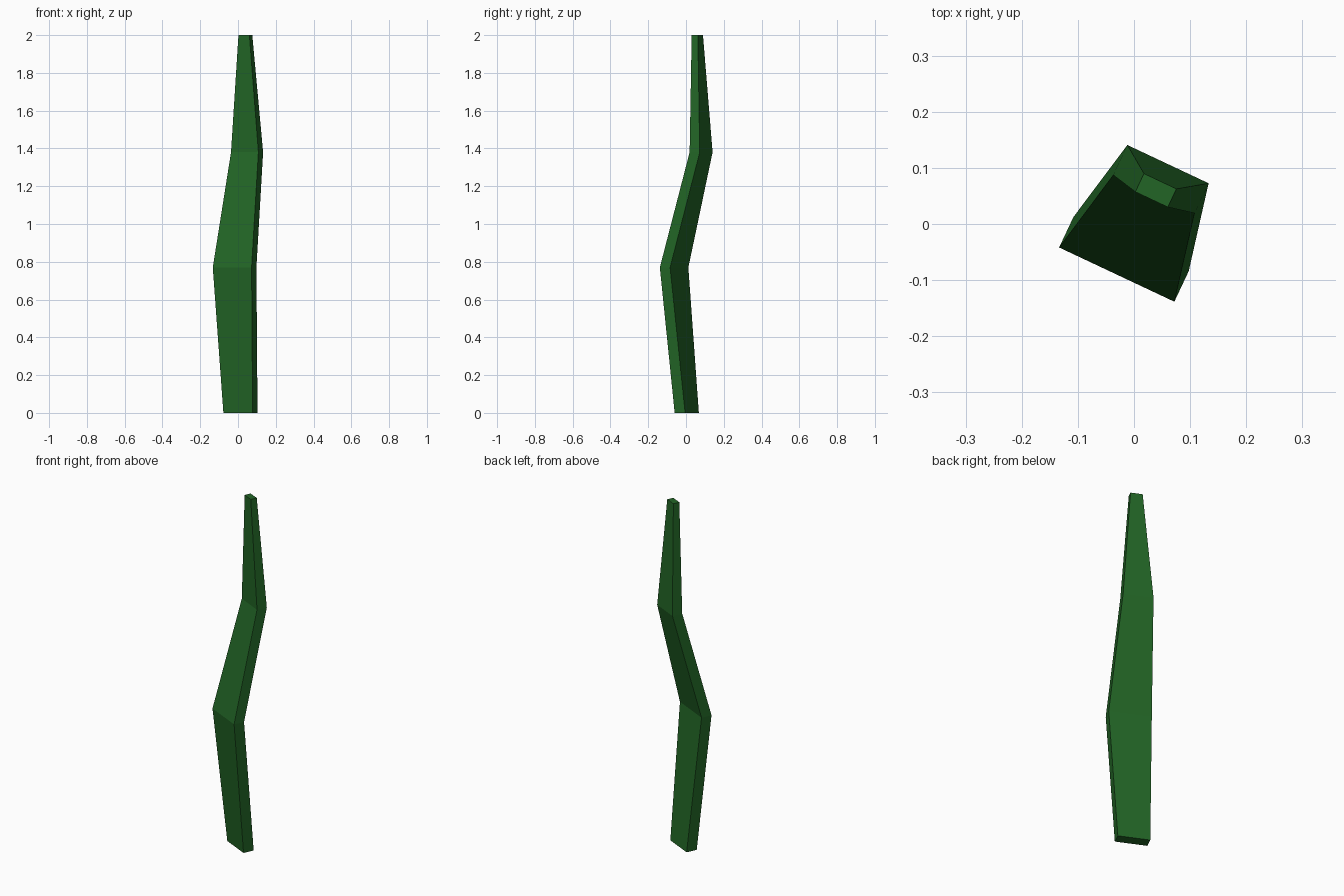
import bpy, bmesh
from math import radians
from mathutils import Matrix, Vector

if "Cube" in bpy.data.objects:
    bpy.data.objects.remove(bpy.data.objects["Cube"])

# Cross-sections of the blade: centre x, y, z, then width and depth
SECTIONS = [
    (0.013, 0.004, 0.00, 0.171, 0.061),
    (-0.018, -0.063, 0.77, 0.227, 0.060),
    (0.048, 0.080, 1.38, 0.160, 0.059),
    (0.039, 0.060, 2.00, 0.064, 0.036),
]
TURN = Matrix.Rotation(radians(-25.2), 3, 'Z')


def add_ring(bm, x, y, z, width, depth):
    corners = [(-1, -1), (1, -1), (1, 1), (-1, 1)]
    return [bm.verts.new(Vector((x, y, z)) + TURN @ Vector((a * width / 2, b * depth / 2, 0)))
            for a, b in corners]


# Loft the bent, tapering blade through its sections
bm = bmesh.new()
rings = [add_ring(bm, *s) for s in SECTIONS]
for low, high in zip(rings, rings[1:]):
    for i in range(4):
        j = (i + 1) % 4
        bm.faces.new((low[i], low[j], high[j], high[i]))
bm.faces.new(rings[0][::-1])
bm.faces.new(rings[-1])

mesh = bpy.data.meshes.new("grass_blade")
bm.to_mesh(mesh)
bm.free()
blade = bpy.data.objects.new("grass_blade", mesh)
bpy.context.collection.objects.link(blade)

# Dark green leaf colour
green = bpy.data.materials.new("leaf_green")
green.diffuse_color = (0.016, 0.13, 0.019, 1)
green.use_nodes = True
green.node_tree.nodes["Principled BSDF"].inputs["Base Color"].default_value = green.diffuse_color
mesh.materials.append(green)
